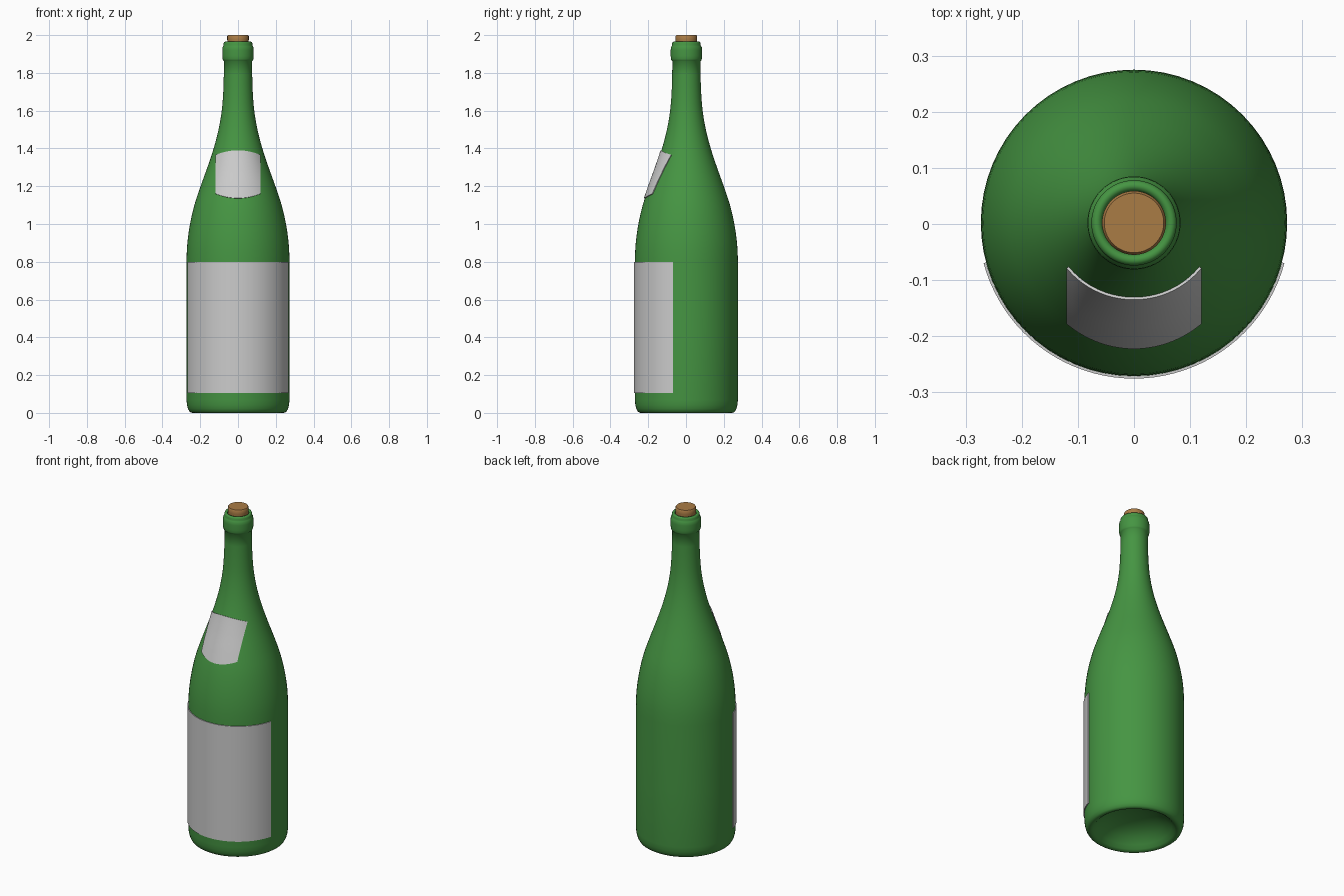
import bpy, bmesh, math

if "Cube" in bpy.data.objects:
    bpy.data.objects.remove(bpy.data.objects["Cube"])

CY = 0.002      # bottle axis, shifted so the labelled model is centred
SEG = 64

def material(name, rgb):
    m = bpy.data.materials.new(name)
    m.diffuse_color = (*rgb, 1)
    m.use_nodes = True
    m.node_tree.nodes["Principled BSDF"].inputs["Base Color"].default_value = m.diffuse_color
    return m

def finish(name, bm, mat=None, angle=40):
    bmesh.ops.recalc_face_normals(bm, faces=bm.faces)
    me = bpy.data.meshes.new(name)
    bm.to_mesh(me)
    bm.free()
    ob = bpy.data.objects.new(name, me)
    bpy.context.collection.objects.link(ob)
    if mat:
        me.materials.append(mat)
    bpy.ops.object.select_all(action='DESELECT')
    ob.select_set(True)
    bpy.context.view_layer.objects.active = ob
    bpy.ops.object.shade_smooth_by_angle(angle=math.radians(angle))
    return ob

def lathe(name, profile, mat, angle=40):
    bm = bmesh.new()
    vs = [bm.verts.new((r, CY, z)) for r, z in profile]
    es = [bm.edges.new(p) for p in zip(vs, vs[1:])]
    bmesh.ops.spin(bm, geom=vs + es, cent=(0, CY, 0), axis=(0, 0, 1),
                   angle=2 * math.pi, steps=SEG)
    bmesh.ops.remove_doubles(bm, verts=bm.verts, dist=1e-5)
    return finish(name, bm, mat, angle)

def sheet(name, nu, nv, point, thickness):
    """Thin curved label from a (u, v) surface function."""
    bm = bmesh.new()
    g = [[bm.verts.new(point(i / nu, j / nv)) for i in range(nu + 1)] for j in range(nv + 1)]
    for j in range(nv):
        for i in range(nu):
            bm.faces.new((g[j][i], g[j][i + 1], g[j + 1][i + 1], g[j + 1][i]))
    bmesh.ops.recalc_face_normals(bm, faces=bm.faces)
    if sum(f.normal.y for f in bm.faces) > 0:
        bmesh.ops.reverse_faces(bm, faces=bm.faces)
    bmesh.ops.solidify(bm, geom=bm.faces[:], thickness=thickness)
    return finish(name, bm)

# Shoulder and neck control points (z, radius)
SHOULDER = [(0.70, .273), (0.80, .273), (0.90, .268), (1.00, .254), (1.10, .231), (1.20, .198),
            (1.30, .162), (1.40, .129), (1.50, .103), (1.60, .086), (1.70, .078),
            (1.80, .075), (1.90, .074)]

def radius(z):
    i = min(max(int((z - 0.70) / 0.1 + 1e-6), 1), len(SHOULDER) - 3)
    t = (z - SHOULDER[i][0]) / 0.1
    a, b, c, d = (SHOULDER[i + k][1] for k in (-1, 0, 1, 2))
    return 0.5 * (2 * b + (c - a) * t + (2 * a - 5 * b + 4 * c - d) * t * t
                  + (3 * b - a - 3 * c + d) * t ** 3)

green = material("green_glass", (0.06, 0.30, 0.055))
brown = material("cork_brown", (0.40, 0.20, 0.06))

# Bottle: punt, rounded heel, body, shoulder, neck, collar and lip
base = [(0, .10), (.06, .097), (.12, .083), (.17, .058), (.205, .027), (.222, .008), (.235, 0),
        (.248, .001), (.257, .007), (.265, .022), (.270, .042), (.273, .07), (.273, .4)]
body = [(radius(z), z) for z in (0.80 + 0.03 * k for k in range(34))]
collar = [(.074, 1.862), (.079, 1.866), (.082, 1.874), (.083, 1.89), (.083, 1.92), (.082, 1.935),
          (.078, 1.942), (.076, 1.946), (.076, 1.956), (.073, 1.963), (.067, 1.966),
          (.060, 1.964), (.056, 1.955), (.056, 1.90)]
lathe("bottle", base + body + collar, green, 60)

# Cork
lathe("cork", [(0, 1.90), (.055, 1.90), (.055, 1.95), (.057, 1.975), (.057, 1.994),
               (.053, 2.0), (0, 2.0)], brown)

# Main label wrapped round the front of the body
def main_point(u, v):
    a = math.radians(75) * (2 * u - 1)
    return (.2775 * math.sin(a), CY - .2775 * math.cos(a), .105 + .695 * v)
sheet("main_label", 40, 4, main_point, .006)

# Shoulder label, curved to follow the taper
def shoulder_point(u, v):
    x = .12 * (2 * u - 1)
    bow = .024 * (x / .12) ** 2
    lo, hi = 1.137 + bow, 1.390 - bow
    z = lo + (hi - lo) * v
    return (x, CY - math.sqrt((radius(z) + .005) ** 2 - x * x), z)
sheet("shoulder_label", 24, 16, shoulder_point, .006)
